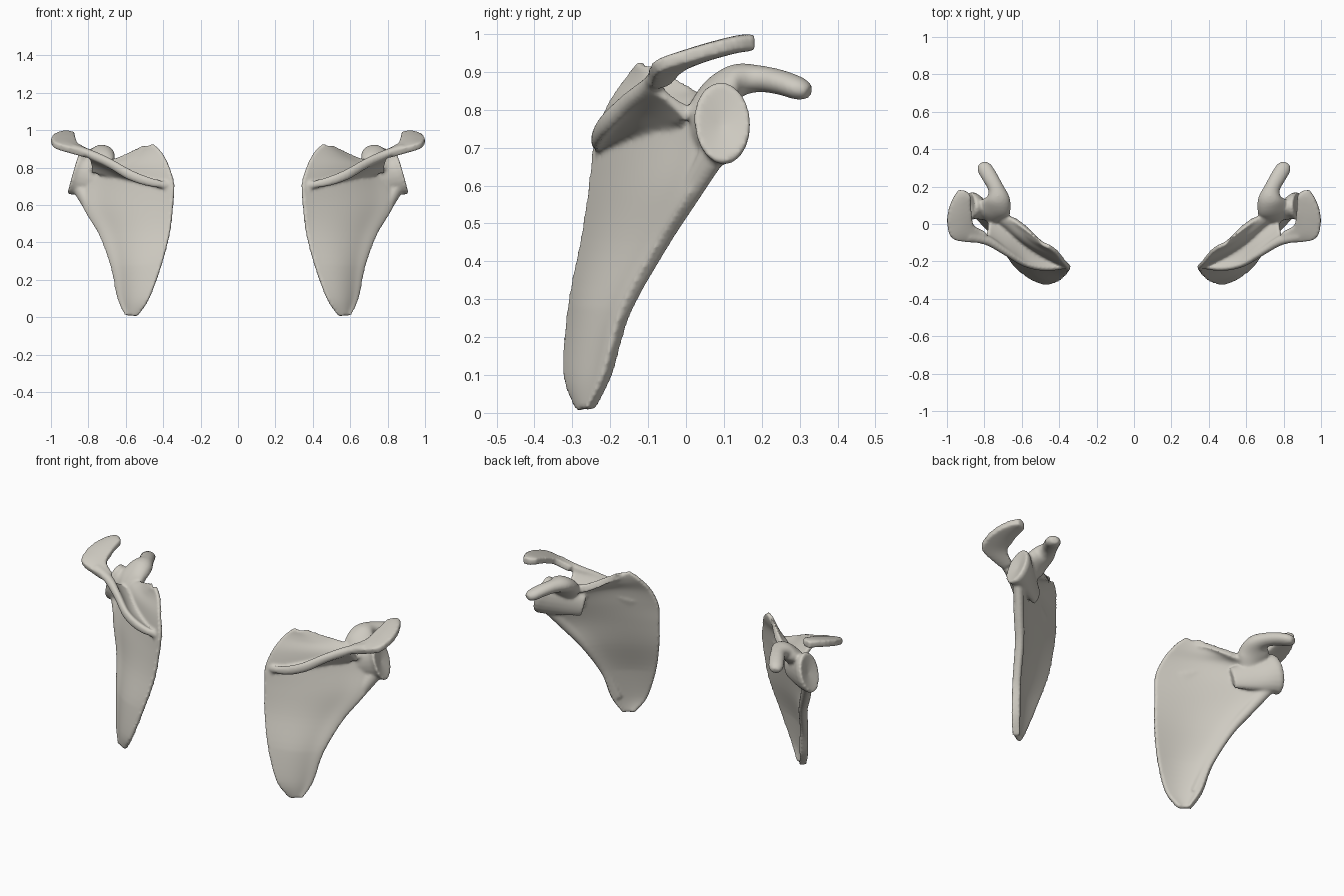
import bpy, bmesh, math
from mathutils import Vector

cube = bpy.data.objects.get("Cube")
if cube:
    bpy.data.objects.remove(cube)

bone = bpy.data.materials.new("warm_grey_bone")
bone.use_nodes = True
color = (0.62, 0.595, 0.535, 1)
bone.diffuse_color = color
shader = bone.node_tree.nodes["Principled BSDF"]
shader.inputs["Base Color"].default_value = color
shader.inputs["Roughness"].default_value = 0.7


def spline(keys, steps):
    """Smooth curve through number tuples of any length."""
    out = []
    last = len(keys) - 1
    for i in range(last):
        four = [keys[max(0, min(last, i + k))] for k in (-1, 0, 1, 2)]
        for s in range(steps):
            t = s / steps
            out.append([b + 0.5 * t * (c - a + t * (2 * a - 5 * b + 4 * c - d + t * (3 * (b - c) + d - a)))
                        for a, b, c, d in zip(*four)])
    out.append(list(keys[-1]))
    return out


def sheet(bm, edges, thickness, bow=0.0, steps=5, cols=20):
    """Closed curved plate between two edges; each key holds both edge points."""
    rows = spline(edges, steps)
    grid = []
    for r in rows:
        a, b = Vector(r[:3]), Vector(r[3:])
        across = b - a
        back = Vector((across.y, -across.x, 0)).normalized()
        depth = bow * min(1, across.length / 0.3)
        grid.append([a.lerp(b, j / cols) + back * depth * math.sin(math.pi * j / cols)
                     for j in range(cols + 1)])
    n = len(grid) - 1
    sides = ([], [])
    for i in range(n + 1):
        for side in sides:
            side.append([])
        for j in range(cols + 1):
            du = grid[i][min(j + 1, cols)] - grid[i][max(j - 1, 0)]
            dv = grid[min(i + 1, n)][j] - grid[max(i - 1, 0)][j]
            off = du.cross(dv).normalized() * thickness(j / cols) / 2
            sides[0][i].append(bm.verts.new(grid[i][j] + off))
            sides[1][i].append(bm.verts.new(grid[i][j] - off))
    front, rear = sides
    for i in range(n):
        for j in range(cols):
            for s in sides:
                bm.faces.new((s[i][j], s[i][j + 1], s[i + 1][j + 1], s[i + 1][j]))
        for j in (0, cols):
            bm.faces.new((front[i][j], front[i + 1][j], rear[i + 1][j], rear[i][j]))
    for j in range(cols):
        for i in (0, n):
            bm.faces.new((front[i][j], front[i][j + 1], rear[i][j + 1], rear[i][j]))


def sweep(bm, keys, steps=5, sides=20, dish=0.0):
    """Elliptical tube; keys are x, y, z, sideways radius, upright radius."""
    path = spline(keys, steps)
    rings = []
    for i, p in enumerate(path):
        nxt, prv = path[min(i + 1, len(path) - 1)], path[max(i - 1, 0)]
        along = (Vector(nxt[:3]) - Vector(prv[:3])).normalized()
        side = along.cross(Vector((0, 0, 1))).normalized()
        up = side.cross(along)
        rings.append([bm.verts.new(Vector(p[:3]) + side * p[3] * math.cos(k * math.tau / sides)
                                   + up * p[4] * math.sin(k * math.tau / sides)) for k in range(sides)])
    for a, b in zip(rings, rings[1:]):
        for k in range(sides):
            m = (k + 1) % sides
            bm.faces.new((a[k], a[m], b[m], b[k]))
    bm.faces.new(rings[0])
    # end cap, hollowed where it forms a joint socket
    hub = bm.verts.new(Vector(path[-1][:3]) - along * dish)
    for k in range(sides):
        bm.faces.new((rings[-1][k], rings[-1][(k + 1) % sides], hub))


def shoulder_blade(name, sign):
    bm = bmesh.new()
    # broad triangular blade: medial edge, lateral edge, from bottom to top
    sheet(bm, [
        (0.535, -0.28, 0.008, 0.59, -0.25, 0.008),
        (0.475, -0.315, 0.1, 0.632, -0.205, 0.1),
        (0.408, -0.302, 0.283, 0.67, -0.155, 0.27),
        (0.363, -0.268, 0.46, 0.735, -0.06, 0.443),
        (0.348, -0.248, 0.6, 0.82, 0.03, 0.59),
        (0.342, -0.235, 0.71, 0.82, 0.07, 0.7),
        (0.37, -0.2, 0.81, 0.74, 0.05, 0.8),
        (0.41, -0.15, 0.885, 0.64, 0.03, 0.835),
        (0.455, -0.12, 0.928, 0.5, -0.085, 0.902)],
        lambda u: 0.024 + 0.02 * math.exp(-((u - 0.95) / 0.12) ** 2), bow=0.028)
    # thick lateral border
    sweep(bm, [(0.6, -0.225, 0.1, 0.015, 0.02), (0.652, -0.17, 0.27, 0.02, 0.025),
               (0.712, -0.075, 0.44, 0.022, 0.026), (0.785, 0.005, 0.57, 0.026, 0.03),
               (0.85, 0.075, 0.69, 0.03, 0.04)])
    # neck and shallow socket
    sweep(bm, [(0.67, 0.0, 0.71, 0.025, 0.06), (0.76, 0.05, 0.735, 0.04, 0.085),
               (0.83, 0.083, 0.752, 0.06, 0.1), (0.865, 0.094, 0.763, 0.075, 0.113),
               (0.882, 0.096, 0.768, 0.072, 0.108)], dish=0.016)
    # spine wall standing on the rear of the blade
    sheet(bm, [(0.37, -0.225, 0.7, 0.36, -0.235, 0.7),
               (0.47, -0.16, 0.715, 0.47, -0.235, 0.725),
               (0.58, -0.1, 0.745, 0.58, -0.215, 0.765),
               (0.68, -0.04, 0.77, 0.68, -0.155, 0.82),
               (0.775, 0.015, 0.785, 0.79, -0.09, 0.87)],
          lambda u: 0.045 - 0.02 * math.sin(math.pi * u))
    # rounded crest of the spine
    sweep(bm, [(0.355, -0.228, 0.7, 0.01, 0.015), (0.47, -0.236, 0.722, 0.015, 0.024),
               (0.58, -0.212, 0.762, 0.018, 0.028), (0.68, -0.152, 0.82, 0.02, 0.026),
               (0.78, -0.09, 0.868, 0.026, 0.024), (0.88, -0.06, 0.905, 0.035, 0.022)])
    # flat curved shoulder tip
    sheet(bm, [(0.79, -0.045, 0.88, 0.82, -0.098, 0.872),
               (0.855, -0.01, 0.917, 0.965, -0.08, 0.912),
               (0.868, 0.05, 0.945, 0.998, 0.0, 0.94),
               (0.872, 0.1, 0.962, 0.99, 0.08, 0.962),
               (0.875, 0.15, 0.975, 0.965, 0.142, 0.975),
               (0.9, 0.178, 0.976, 0.938, 0.182, 0.976)],
          lambda u: 0.034 + 0.012 * math.sin(math.pi * u), cols=12)
    # hooked beak process
    sweep(bm, [(0.755, 0.03, 0.77, 0.05, 0.04), (0.745, 0.075, 0.83, 0.085, 0.045),
               (0.728, 0.13, 0.875, 0.068, 0.045), (0.738, 0.19, 0.882, 0.043, 0.036),
               (0.77, 0.25, 0.872, 0.042, 0.033), (0.8, 0.3, 0.855, 0.04, 0.03),
               (0.812, 0.326, 0.846, 0.022, 0.018)])
    for v in bm.verts:
        v.co.x *= sign
    bmesh.ops.recalc_face_normals(bm, faces=bm.faces)
    mesh = bpy.data.meshes.new(name)
    bm.to_mesh(mesh)
    bm.free()
    mesh.materials.append(bone)
    obj = bpy.data.objects.new(name, mesh)
    bpy.context.collection.objects.link(obj)
    # fuse the parts into one smooth bone
    fuse = obj.modifiers.new("fuse", "REMESH")
    fuse.mode = "VOXEL"
    fuse.voxel_size = 0.0075
    fuse.use_smooth_shade = True
    soften = obj.modifiers.new("soften", "SMOOTH")
    soften.factor = 0.5
    soften.iterations = 8


shoulder_blade("left_shoulder_blade", 1)
shoulder_blade("right_shoulder_blade", -1)
